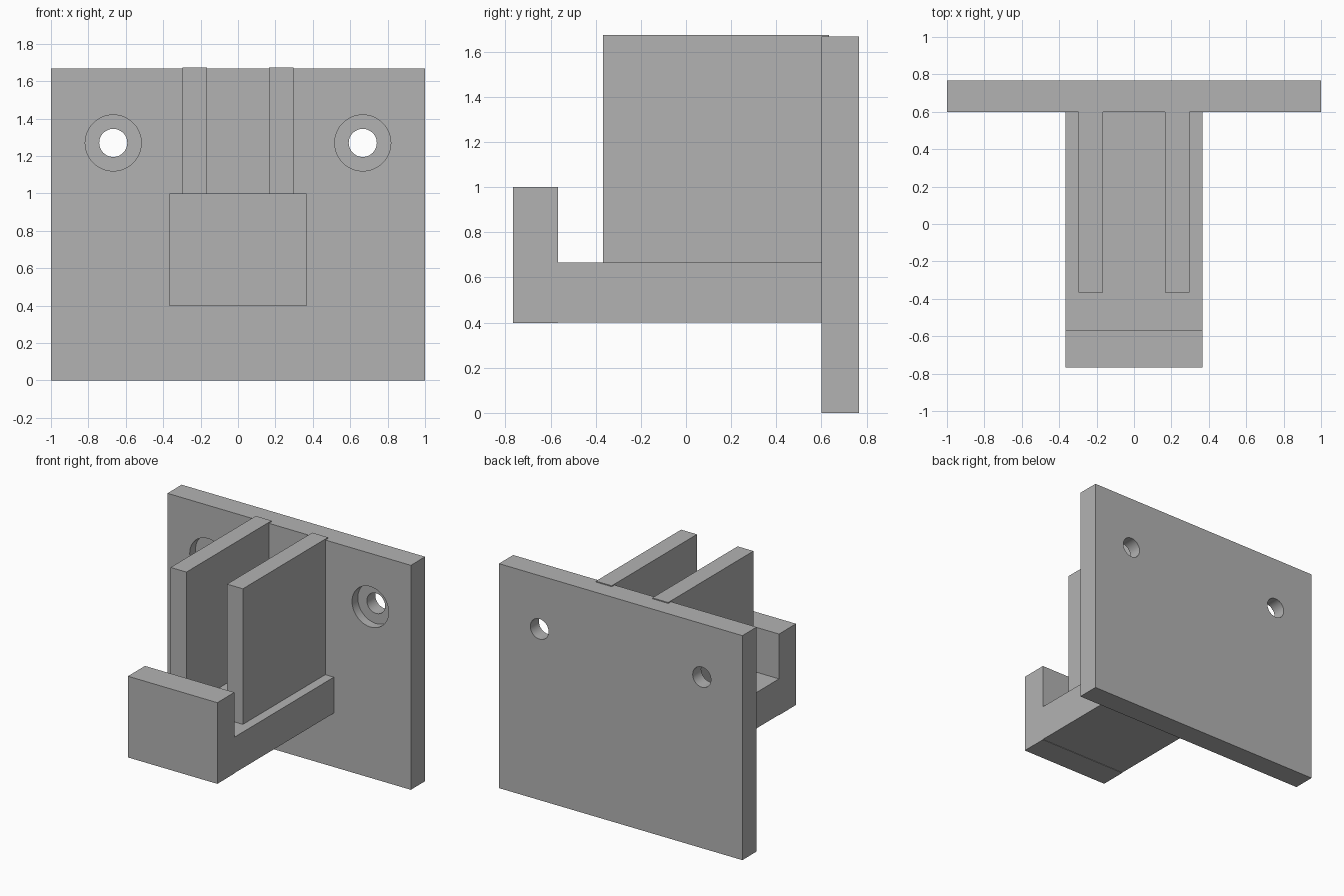
import bpy
import math

cube = bpy.data.objects.get("Cube")
if cube:
    bpy.data.objects.remove(cube, do_unlink=True)

GREY = (0.45, 0.45, 0.45, 1.0)
grey = bpy.data.materials.new("plain grey")
grey.use_nodes = True
grey.diffuse_color = GREY
grey.node_tree.nodes["Principled BSDF"].inputs["Base Color"].default_value = GREY


def box(name, x, y, z):
    """Box spanning the given (low, high) ranges."""
    spans = (x, y, z)
    bpy.ops.mesh.primitive_cube_add(size=1, location=[(a + b) / 2 for a, b in spans])
    ob = bpy.context.object
    ob.name = name
    ob.scale = [b - a for a, b in spans]
    bpy.ops.object.transform_apply(location=False, rotation=False, scale=True)
    ob.data.materials.append(grey)
    return ob


def drill(target, name, x, z, radius, y0, y1):
    """Cut a round hole along y from y0 to y1."""
    bpy.ops.mesh.primitive_cylinder_add(
        vertices=48, radius=radius, depth=y1 - y0,
        location=(x, (y0 + y1) / 2, z), rotation=(math.pi / 2, 0, 0))
    cutter = bpy.context.object
    cutter.data.materials.append(grey)
    cut = target.modifiers.new(name, "BOOLEAN")
    cut.operation = "DIFFERENCE"
    cut.solver = "EXACT"
    cut.object = cutter
    bpy.context.view_layer.objects.active = target
    bpy.ops.object.modifier_apply(modifier=cut.name)
    bpy.data.objects.remove(cutter, do_unlink=True)


# Wall plate with two counterbored screw holes
plate = box("wall_plate", (-1, 1), (0.6, 0.767), (0, 1.667))
for x in (-0.667, 0.667):
    drill(plate, "counterbore", x, 1.27, 0.15, 0.5, 0.667)
    drill(plate, "screw_hole", x, 1.27, 0.075, 0.5, 0.9)
bpy.ops.object.select_all(action="DESELECT")
plate.select_set(True)
bpy.context.view_layer.objects.active = plate
bpy.ops.object.shade_smooth_by_angle(angle=math.radians(30))

# Horizontal arm and the upright lip at its front end
box("arm", (-0.367, 0.367), (-0.567, 0.61), (0.4, 0.667))
box("front_lip", (-0.367, 0.367), (-0.767, -0.567), (0.397, 1.0))

# Pair of upright fins standing on the arm
for side, s in (("left", 1), ("right", -1)):
    box(side + "_fin", sorted((s * 0.167, s * 0.297)), (-0.367, 0.633), (0.66, 1.674))
